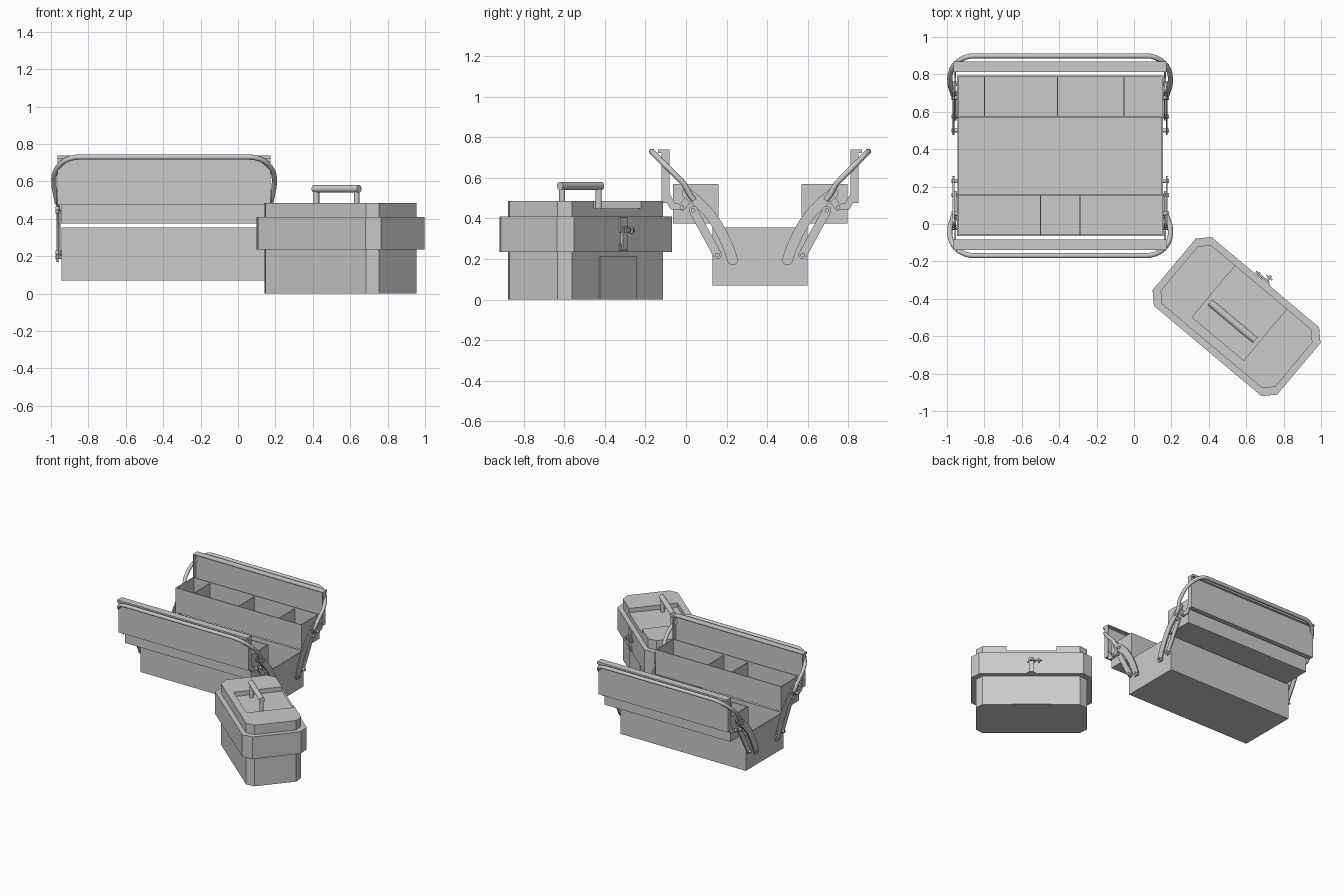
import bpy, bmesh
from math import sin, cos, pi, radians
from mathutils import Vector, Matrix

if "Cube" in bpy.data.objects:
    bpy.data.objects.remove(bpy.data.objects["Cube"])

CX, CY = -0.395, 0.365                      # centre of the cantilever box
SMALL = Matrix.Translation((0.548, -0.495, 0)) @ Matrix.Rotation(radians(-40), 4, 'Z')


def finish(name, bm, mat=None, smooth=False):
    bmesh.ops.recalc_face_normals(bm, faces=bm.faces)
    me = bpy.data.meshes.new(name)
    bm.to_mesh(me)
    bm.free()
    ob = bpy.data.objects.new(name, me)
    bpy.context.collection.objects.link(ob)
    if mat:
        ob.matrix_world = mat
    if smooth:
        for p in me.polygons:
            p.use_smooth = len(p.vertices) == 4
    return ob


def box(name, x, y, z, mat=None, open_dir=None, wall=0.008):
    """Box from ranges; open_dir removes one face and gives it walls."""
    bm = bmesh.new()
    bmesh.ops.create_cube(bm, size=1)
    for v in bm.verts:
        v.co = [r[0] + (c + 0.5) * (r[1] - r[0])
                for r, c in zip([sorted(x), sorted(y), sorted(z)], v.co)]
    bm.normal_update()
    if open_dir:
        f = max(bm.faces, key=lambda f: f.normal.dot(Vector(open_dir)))
        bmesh.ops.delete(bm, geom=[f], context='FACES_ONLY')
        me = bpy.data.meshes.new(name)
        bm.to_mesh(me)
        bm.free()
        ob = bpy.data.objects.new(name, me)
        bpy.context.collection.objects.link(ob)
        m = ob.modifiers.new("walls", 'SOLIDIFY')
        m.thickness, m.offset, m.use_even_offset = wall, -1, True
        return ob
    return finish(name, bm, mat)


def prism(name, pts, vec, mat=None):
    """Polygon pts extruded along vec."""
    bm = bmesh.new()
    f = bm.faces.new([bm.verts.new(p) for p in pts])
    r = bmesh.ops.extrude_face_region(bm, geom=[f], use_keep_orig=True)
    bmesh.ops.translate(bm, vec=vec,
                        verts=[g for g in r['geom'] if isinstance(g, bmesh.types.BMVert)])
    return finish(name, bm, mat)


def rod(name, a, b, r, mat=None, sides=16):
    a, b = Vector(a), Vector(b)
    bm = bmesh.new()
    rot = Vector((0, 0, 1)).rotation_difference(b - a).to_matrix().to_4x4()
    bmesh.ops.create_cone(bm, cap_ends=True, segments=sides, radius1=r, radius2=r,
                          depth=(b - a).length, matrix=Matrix.Translation((a + b) / 2) @ rot)
    return finish(name, bm, mat, True)


def tube(name, pts, r):
    cu = bpy.data.curves.new(name, 'CURVE')
    cu.dimensions, cu.bevel_depth, cu.bevel_resolution = '3D', r, 3
    cu.use_fill_caps = True
    sp = cu.splines.new('POLY')
    sp.points.add(len(pts) - 1)
    for p, c in zip(sp.points, pts):
        p.co = (*c, 1)
    sp.use_smooth = True
    bpy.context.collection.objects.link(bpy.data.objects.new(name, cu))


def strap_outline(path, w):
    """Round-ended outline of half width w around a 2D path."""
    P = [Vector(p) for p in path]
    left, right = [], []
    for i, p in enumerate(P):
        t = (P[min(i + 1, len(P) - 1)] - P[max(i - 1, 0)]).normalized()
        n = Vector((-t.y, t.x))
        left.append(p + n * w)
        right.append(p - n * w)

    def cap(c, start):
        d = start - c
        return [c + Matrix.Rotation(-k * pi / 6, 2) @ d for k in range(1, 6)]
    return left + cap(P[-1], left[-1]) + right[::-1] + cap(P[0], right[0])


# --- Cantilever toolbox -------------------------------------------------
box("main_bin", (CX - .55, CX + .55), (.13, .60), (.07, .355), open_dir=(0, 0, 1))

for t, side, divs in ((-1, "front", (-.5, -.29)), (1, "back", (-.8, -.41, -.055))):
    Y = lambda d: CY + t * d
    # tray with dividers
    box(side + "_tray", (CX - .5525, CX + .5525), (Y(.205), Y(.43)), (.375, .57),
        open_dir=(0, 0, 1))
    for x in divs:
        box(side + "_divider", (x - .003, x + .003), (Y(.211), Y(.424)), (.38, .56))
    # opened lid standing upright, with a rolled lip
    box(side + "_lid", (CX - .57, CX + .57), (Y(.447), Y(.485)), (.475, .74),
        open_dir=(0, -t, 0), wall=.006)
    box(side + "_lid_lip", (CX - .57, CX + .57), (Y(.48), Y(.503)), (.722, .74))

    # carrying handle, a rounded U in a 45 degree plane
    half = [(.572, .325, .49), (.577, .345, .515), (.588, .375, .57)]
    for k in range(9):
        a = k * pi / 16
        drop = .12 * (1 - sin(a))
        half.append((.46 + .13 * cos(a), .534 - drop, .73 - drop))
    path = [(CX - x, Y(d), z) for x, d, z in half]
    path += [(CX + x, Y(d), z) for x, d, z in reversed(half)]
    tube(side + "_carry_handle", path, .014)

    # hinge straps and rivets at both ends
    straps = (("long_arm", [(.36, .525), (.31, .485), (.255, .43), (.215, .375),
                            (.185, .32), (.155, .255), (.135, .195)], .026, .566),
              ("short_arm", [(.33, .44), (.30, .385), (.21, .22)], .021, .555),
              ("lid_link", [(.46, .51), (.43, .46), (.385, .455), (.35, .50)], .018, .556))
    for s in (-1, 1):
        for nm, pts, w, x in straps:
            prism(f"{side}_{nm}", [(CX + s * x, Y(p.x), p.y) for p in strap_outline(pts, w)],
                  (s * .009, 0, 0))
        for d, z in ((.135, .195), (.31, .485), (.21, .22), (.33, .44), (.385, .455)):
            rod(side + "_rivet", (CX + s * .548, Y(d), z), (CX + s * .582, Y(d), z), .011, sides=10)

# --- Small closed toolbox ------------------------------------------------


def octagon(L, W, c, z, notch=None):
    l, w = L / 2, W / 2
    pts = [(l, -w + c), (l, w - c), (l - c, w)]
    if notch:
        n, y = notch
        pts += [(n, w), (n, y), (-n, y), (-n, w)]
    pts += [(-l + c, w), (-l, w - c), (-l, -w + c), (-l + c, -w), (l - c, -w)]
    return [(x, y, z) for x, y in pts]


prism("small_box_body", octagon(.80, .41, .05, 0), (0, 0, .24), SMALL)
prism("small_box_lid_rim", octagon(.87, .48, .06, .235), (0, 0, .175), SMALL)
prism("small_box_lid_deck", octagon(.80, .41, .05, .41), (0, 0, .04), SMALL)
prism("small_box_lid_top", octagon(.80, .41, .05, .45, (.18, -.155)), (0, 0, .035), SMALL)
box("small_box_front_panel", (-.14, .14), (.2, .211), (0, .215), SMALL)

# grip and its two legs
rod("small_box_grip", (-.158, -.033, .56), (.158, -.033, .56), .02, SMALL)
for s in (-1, 1):
    rod("small_box_grip_leg", (s * .14, -.033, .445), (s * .14, -.033, .56), .015, SMALL)

# latch with hasp loop and turn key
box("latch_plate", (-.028, .028), (.235, .248), (.33, .405), SMALL)
box("latch_tongue", (-.017, .017), (.238, .256), (.245, .36), SMALL)
box("latch_foot", (-.03, .03), (.235, .246), (.24, .275), SMALL)
rod("latch_pin", (0, .24, .34), (0, .285, .34), .008, SMALL, 10)
box("latch_key", (-.02, .02), (.268, .276), (.328, .352), SMALL)
rod("latch_side_bar", (-.075, .25, .342), (0, .25, .342), .006, SMALL, 8)
box("latch_side_knob", (-.06, -.05), (.24, .262), (.325, .358), SMALL)
